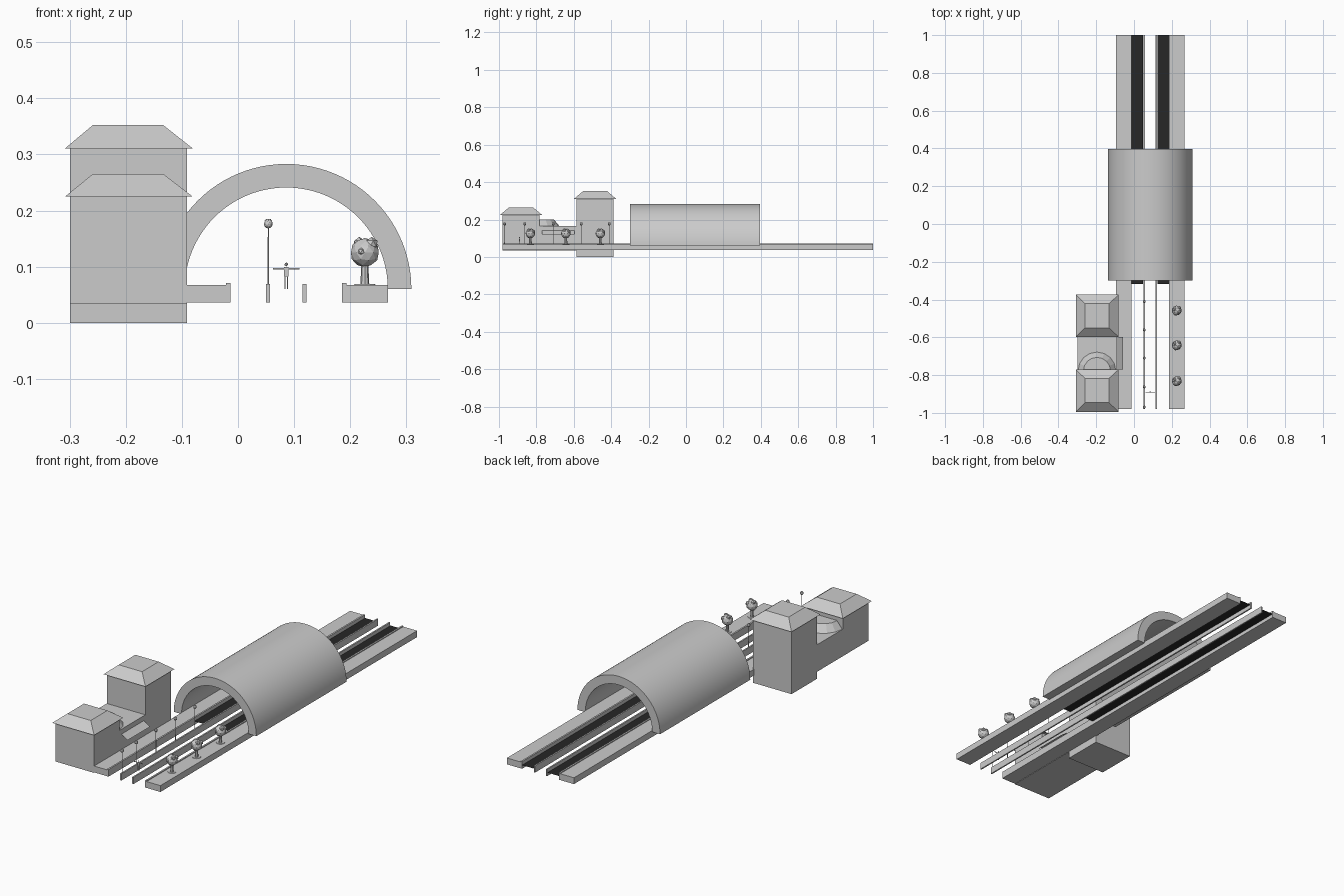
import bpy, bmesh, math
from mathutils import Vector, Matrix

if "Cube" in bpy.data.objects:
    bpy.data.objects.remove(bpy.data.objects["Cube"])


def material(name, value):
    m = bpy.data.materials.new(name)
    m.use_nodes = True
    m.diffuse_color = (value, value, value, 1)
    m.node_tree.nodes["Principled BSDF"].inputs["Base Color"].default_value = (value, value, value, 1)
    return m


GREY = material("plain_grey", 0.6)
DARK = material("track_black", 0.02)


def finish(name, bm, mat=GREY, smooth=False):
    bmesh.ops.recalc_face_normals(bm, faces=bm.faces)
    mesh = bpy.data.meshes.new(name)
    bm.to_mesh(mesh)
    bm.free()
    mesh.materials.append(mat)
    ob = bpy.data.objects.new(name, mesh)
    bpy.context.collection.objects.link(ob)
    if smooth:
        bpy.ops.object.select_all(action='DESELECT')
        ob.select_set(True)
        bpy.context.view_layer.objects.active = ob
        bpy.ops.object.shade_smooth_by_angle(angle=math.radians(35))
    return ob


def extrude_profile(name, points, y0, y1, smooth=False):
    """Closed x/z outline pushed along y."""
    bm = bmesh.new()
    face = bm.faces.new([bm.verts.new((x, y0, z)) for x, z in points])
    new = bmesh.ops.extrude_face_region(bm, geom=[face])["geom"]
    moved = [v for v in new if isinstance(v, bmesh.types.BMVert)]
    bmesh.ops.translate(bm, verts=moved, vec=(0, y1 - y0, 0))
    return finish(name, bm, smooth=smooth)


def add_box(bm, x, y, z, taper=None):
    """Box from ranges; taper gives the x and y ranges of the top."""
    tx, ty = taper or (x, y)
    v = [[bm.verts.new((rx[i], ry[j], h)) for i, j in ((0, 0), (1, 0), (1, 1), (0, 1))]
         for rx, ry, h in ((x, y, z[0]), (tx, ty, z[1]))]
    bm.faces.new(v[0][::-1])
    bm.faces.new(v[1])
    for i in range(4):
        k = (i + 1) % 4
        bm.faces.new((v[0][i], v[0][k], v[1][k], v[1][i]))


def box(name, x, y, z, taper=None):
    bm = bmesh.new()
    add_box(bm, x, y, z, taper)
    return finish(name, bm)


def add_cone(bm, centre, r1, r2, height, sides):
    bmesh.ops.create_cone(bm, cap_ends=True, segments=sides, radius1=r1, radius2=r2, depth=height,
                          matrix=Matrix.Translation(Vector(centre) + Vector((0, 0, height / 2))))


def add_ball(bm, centre, r, level=2):
    bmesh.ops.create_icosphere(bm, subdivisions=level, radius=r, matrix=Matrix.Translation(centre))


def sheet(name, corners, mat=GREY):
    bm = bmesh.new()
    bm.faces.new([bm.verts.new(c) for c in corners])
    return finish(name, bm, mat)


# Platforms with a raised lip beside the track, mirrored about the line centre
MID = 0.086
FRONT, BACK = -0.98, 1.0
for side, label in ((-1, "right"), (1, "left")):
    outline = [(0.099, 0.036), (0.181, 0.036), (0.181, 0.067),
               (0.107, 0.067), (0.107, 0.071), (0.099, 0.071)]
    extrude_profile(label + "_platform", [(MID + side * x, z) for x, z in outline], FRONT, BACK)
    # Centre kerbs and thin track beds
    a, b = sorted((MID + side * 0.029, MID + side * 0.036))
    box(label + "_kerb", (a, b), (FRONT, BACK), (0.036, 0.069))
    p, q = MID + side * 0.038, MID + side * 0.099
    sheet(label + "_track_bed", [(p, -0.318, 0.054), (q, -0.318, 0.054),
                                 (q, BACK, 0.054), (p, BACK, 0.054)], DARK)

# Vaulted train shed
STEPS = 48
arc = [math.pi * i / STEPS for i in range(STEPS + 1)]
ring = [(MID + 0.223 * math.cos(t), 0.06 + 0.223 * math.sin(t)) for t in arc]
ring += [(MID + 0.181 * math.cos(t), 0.06 + 0.181 * math.sin(t)) for t in reversed(arc)]
extrude_profile("train_shed_vault", ring, -0.3, 0.396, smooth=True)

# Station towers with hipped, flat-topped roofs
WALL_X = (-0.299, -0.091)
for label, y, base, eave, top in (("front", -0.882, 0.034, 0.225, 0.265),
                                  ("back", -0.486, 0.0, 0.311, 0.352)):
    box(label + "_tower", WALL_X, (y - 0.099, y + 0.099), (base, eave))
    box(label + "_tower_roof", (-0.308, -0.081), (y - 0.112, y + 0.112), (eave, top),
        ((-0.259, -0.133), (y - 0.064, y + 0.064)))

# Hall between the towers, with a rounded roof turret and a sloping awning
box("station_hall", WALL_X, (-0.783, -0.585), (0.034, 0.166))
bm = bmesh.new()
add_cone(bm, (-0.196, -0.778, 0.166), 0.1, 0.072, 0.034, 16)
bmesh.ops.bisect_plane(bm, geom=bm.verts[:] + bm.edges[:] + bm.faces[:], plane_co=(0, -0.79, 0),
                       plane_no=(0, -1, 0), clear_outer=True)
finish("hall_turret", bm)
sheet("hall_awning", [(-0.091, -0.77, 0.142), (-0.058, -0.77, 0.121),
                      (-0.058, -0.597, 0.121), (-0.091, -0.597, 0.142)])

# Trees: base disc, trunk and clustered crown
for i, y in enumerate((-0.458, -0.642, -0.832)):
    bm = bmesh.new()
    add_cone(bm, (0.226, y, 0.066), 0.02, 0.018, 0.003, 12)
    add_cone(bm, (0.226, y, 0.068), 0.008, 0.006, 0.04, 8)
    add_ball(bm, (0.226, y, 0.125), 0.026)
    for dx, dy, dz, r in ((0.012, -0.008, 0.016, 0.012), (-0.01, 0.006, 0.016, 0.012),
                          (-0.006, -0.021, 0.002, 0.007), (0.012, 0.014, 0.01, 0.012)):
        add_ball(bm, (0.226 + dx, y + dy, 0.125 + dz), r, 1)
    finish(f"tree_{i + 1}", bm)

# Lamp posts along one kerb
for i, y in enumerate((-0.41, -0.56, -0.71, -0.862, -0.97)):
    bm = bmesh.new()
    add_cone(bm, (0.054, y, 0.068), 0.0018, 0.001, 0.102, 6)
    add_ball(bm, (0.054, y, 0.176), 0.008, 2)
    add_cone(bm, (0.054, y, 0.181), 0.007, 0.004, 0.004, 8)
    finish(f"lamp_post_{i + 1}", bm)

# Small standing figure with arms spread
bm = bmesh.new()
FY = -0.89
add_box(bm, (MID - 0.004, MID + 0.004), (FY - 0.002, FY + 0.002), (0.082, 0.099))
add_ball(bm, (MID, FY, 0.104), 0.0035, 1)
for s in (-1, 1):
    add_box(bm, sorted((MID + s * 0.001, MID + s * 0.0035)), (FY - 0.0015, FY + 0.0015), (0.06, 0.083))
    add_box(bm, sorted((MID + s * 0.003, MID + s * 0.024)), (FY - 0.001, FY + 0.001), (0.095, 0.098))
finish("standing_figure", bm)
